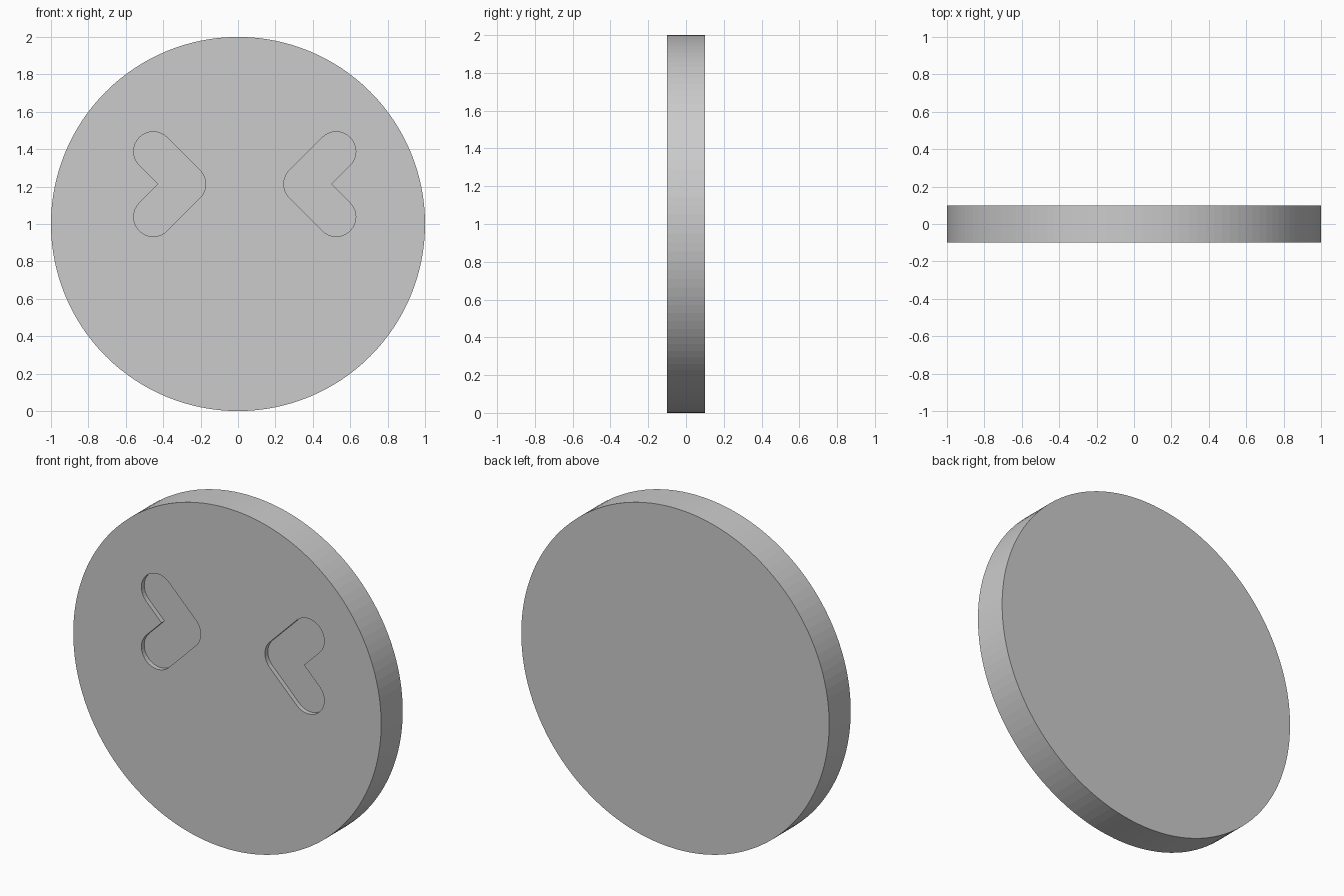
import bpy, bmesh
from math import cos, sin, pi, radians

if "Cube" in bpy.data.objects:
    bpy.data.objects.remove(bpy.data.objects["Cube"])

R = 0.105      # half width of an eye stroke
ARM = 0.175    # arm reach in x and z
EYE_Z = 1.213
DEPTH = 0.027
FRONT = -0.1


def arc(cx, cz, start, end, n=16):
    return [(cx + R * cos(radians(start + (end - start) * i / n)),
             cz + R * sin(radians(start + (end - start) * i / n))) for i in range(n + 1)]


def extrude_outline(name, pts, y0, y1):
    bm = bmesh.new()
    face = bm.faces.new([bm.verts.new((x, y0, z)) for x, z in pts])
    ext = bmesh.ops.extrude_face_region(bm, geom=[face])
    verts = [g for g in ext["geom"] if isinstance(g, bmesh.types.BMVert)]
    bmesh.ops.translate(bm, verts=verts, vec=(0, y1 - y0, 0))
    bmesh.ops.recalc_face_normals(bm, faces=bm.faces[:])
    mesh = bpy.data.meshes.new(name)
    bm.to_mesh(mesh)
    bm.free()
    ob = bpy.data.objects.new(name, mesh)
    bpy.context.collection.objects.link(ob)
    return ob


# Upright round disc
N = 128
disc = extrude_outline("face_disc", [(cos(2 * pi * i / N), 1 + sin(2 * pi * i / N))
                                     for i in range(N)], FRONT, 0.1)

# Chevron outline pointing +x, with its elbow centre at the origin
chevron = (arc(0, 0, -45, 45) + arc(-ARM, ARM, 45, 225)
           + [(-R * 2 ** 0.5, 0)] + arc(-ARM, -ARM, 135, 315))

# Sunken eyes, cut shallowly into the front, facing each other
for name, x, side in (("left_eye_cutter", -0.278, 1), ("right_eye_cutter", 0.35, -1)):
    pts = [(x + side * px, EYE_Z + pz) for px, pz in chevron]
    cutter = extrude_outline(name, pts, FRONT - 0.05, FRONT + DEPTH)
    mod = disc.modifiers.new(name, 'BOOLEAN')
    mod.operation = 'DIFFERENCE'
    mod.solver = 'EXACT'
    mod.object = cutter
    bpy.context.view_layer.objects.active = disc
    bpy.ops.object.modifier_apply(modifier=mod.name)
    bpy.data.objects.remove(cutter)
